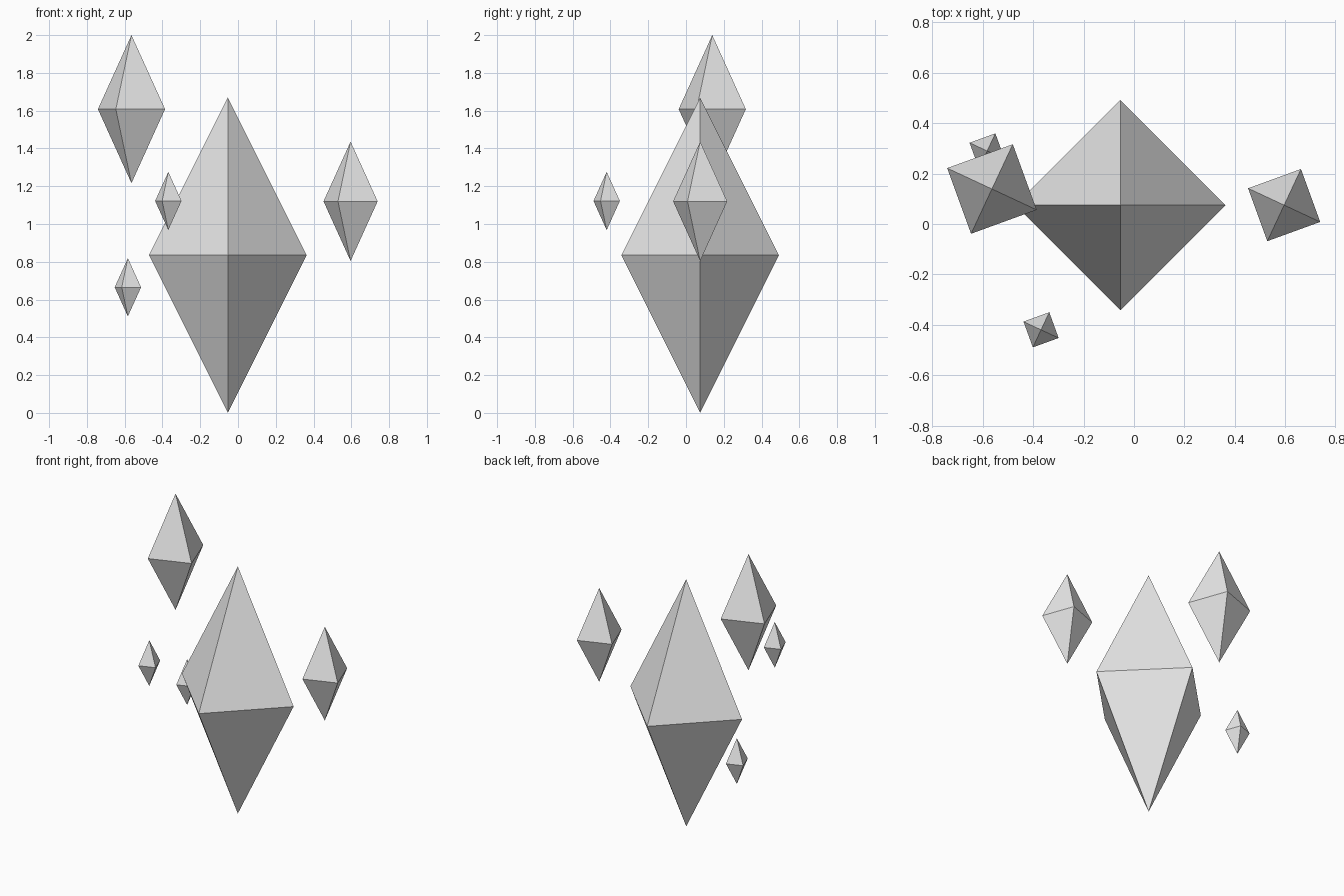
import bpy, bmesh
from math import sin, cos, radians
from mathutils import Vector

cube = bpy.data.objects.get("Cube")
if cube:
    bpy.data.objects.remove(cube, do_unlink=True)

# Single stone colour
grey = bpy.data.materials.new("pale_grey")
grey.use_nodes = True
colour = (0.8, 0.8, 0.8, 1.0)
grey.diffuse_color = colour
grey.node_tree.nodes["Principled BSDF"].inputs["Base Color"].default_value = colour


def crystal(name, centre, radius, turn=0):
    """Four-sided double pyramid, twice as tall as it is wide."""
    bm = bmesh.new()
    top = bm.verts.new((0, 0, 2 * radius))
    bottom = bm.verts.new((0, 0, -2 * radius))
    ring = []
    for i in range(4):
        a = radians(turn + 90 * i)
        ring.append(bm.verts.new((radius * cos(a), radius * sin(a), 0)))
    for i, v in enumerate(ring):
        w = ring[(i + 1) % 4]
        bm.faces.new((v, w, top))
        bm.faces.new((w, v, bottom))
    mesh = bpy.data.meshes.new(name)
    bm.to_mesh(mesh)
    bm.free()
    mesh.materials.append(grey)
    obj = bpy.data.objects.new(name, mesh)
    obj.location = Vector(centre)
    bpy.context.collection.objects.link(obj)
    return obj


# Large central crystal
crystal("main_crystal", (-0.054, 0.075, 0.835), 0.417)

# Floating shards, all turned the same way
TURN = 65
crystal("upper_right_shard", (-0.564, 0.139, 1.608), 0.196, TURN)
crystal("left_shard", (0.596, 0.075, 1.12), 0.158, TURN)
crystal("small_front_shard", (-0.369, -0.42, 1.122), 0.077, TURN)
crystal("small_back_shard", (-0.583, 0.29, 0.665), 0.077, TURN)
